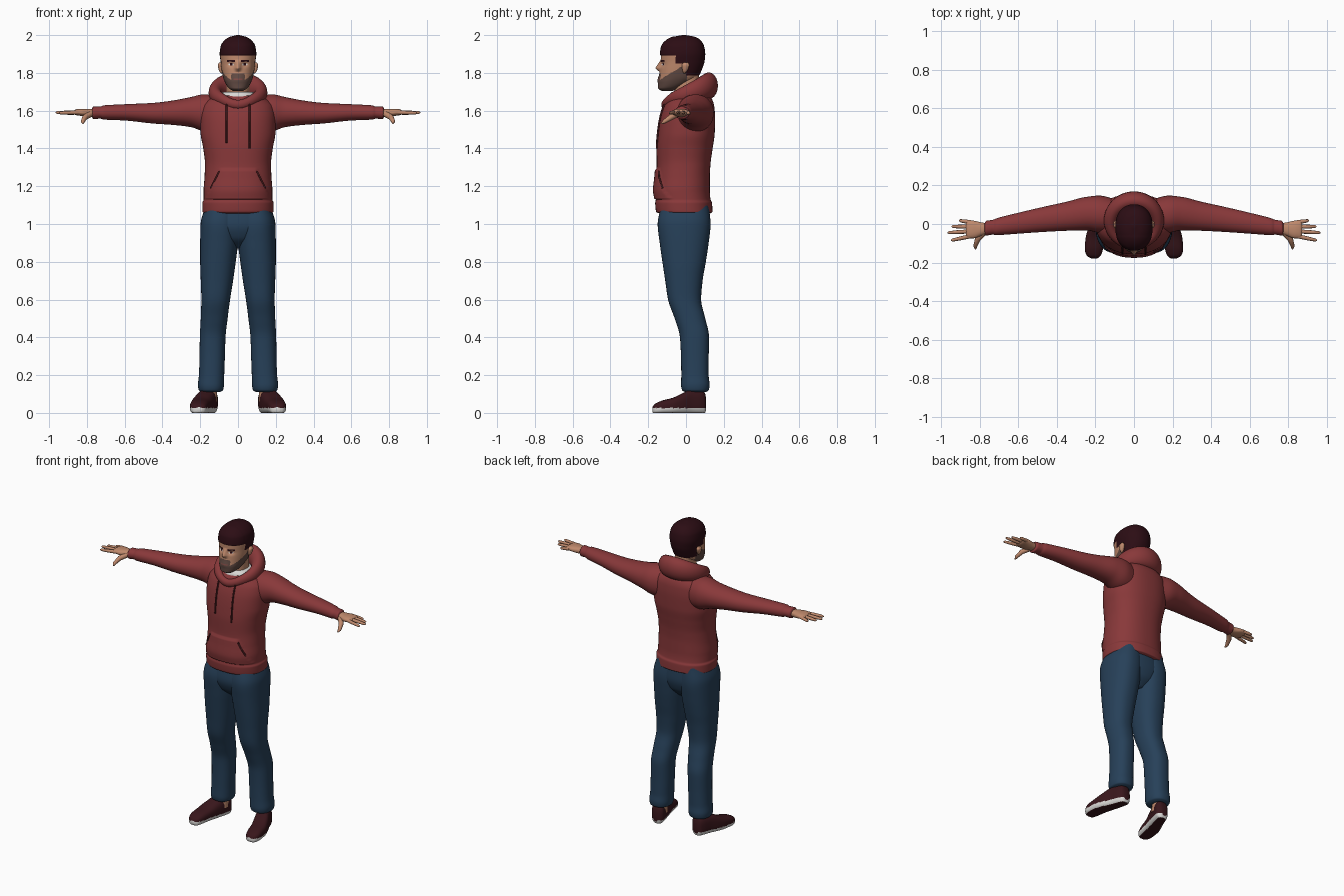
import bpy, bmesh
from math import sin, cos, pi, tau, exp, copysign
from mathutils import Vector
from mathutils.bvhtree import BVHTree

if "Cube" in bpy.data.objects:
    bpy.data.objects.remove(bpy.data.objects["Cube"])


def material(name, r, g, b):
    mat = bpy.data.materials.new(name)
    mat.use_nodes = True
    mat.diffuse_color = (r, g, b, 1)
    shader = mat.node_tree.nodes["Principled BSDF"]
    shader.inputs["Base Color"].default_value = (r, g, b, 1)
    shader.inputs["Roughness"].default_value = 0.8
    return mat


RED = material("hoodie_red", .25, .04, .042)
CORD = material("cord_dark_red", .07, .012, .014)
DENIM = material("denim_blue", .02, .052, .1)
SKIN = material("skin", .52, .25, .15)
HAIR = material("hair_dark", .025, .004, .007)
BEARD = material("beard_brown", .12, .068, .055)
SHIRT = material("shirt_white", .7, .69, .67)
SHOE = material("shoe_maroon", .04, .008, .011)
LIPS = material("lips", .22, .07, .06)


def skin_rings(name, rings, mats, closed=False):
    """Bridge equal rings of points into one smooth object."""
    bm = bmesh.new()
    loops = [[bm.verts.new(p) for p in ring] for ring in rings]
    n = len(loops[0])
    pairs = list(zip(loops, loops[1:]))
    if closed:
        pairs.append((loops[-1], loops[0]))
    else:
        bm.faces.new(loops[0])
        bm.faces.new(loops[-1])
    for low, high in pairs:
        for i in range(n):
            j = (i + 1) % n
            bm.faces.new((low[i], low[j], high[j], high[i]))
    bmesh.ops.recalc_face_normals(bm, faces=bm.faces)
    mesh = bpy.data.meshes.new(name)
    bm.to_mesh(mesh)
    bm.free()
    for mat in mats:
        mesh.materials.append(mat)
    mesh.shade_smooth()
    mesh.set_sharp_from_angle(angle=pi / 3)
    ob = bpy.data.objects.new(name, mesh)
    bpy.context.collection.objects.link(ob)
    return ob


def slope(a, b):
    return 2 * a * b / (a + b) if a * b > 0 else 0


def smooth_rows(rows, steps):
    """Interpolate the section rows without overshoot."""
    cols = []
    for col in zip(*rows):
        d = [b - a for a, b in zip(col, col[1:])]
        m = [d[0]] + [slope(a, b) for a, b in zip(d, d[1:])] + [d[-1]]
        out = []
        for i, step in enumerate(d):
            for k in range(steps):
                t = k / steps
                out.append(col[i] + m[i] * t * (1 - t) ** 2
                           + step * t * t * (3 - 2 * t) - m[i + 1] * t * t * (1 - t))
        cols.append(out + [col[-1]])
    return zip(*cols)


def loft(name, axis, rows, *mats, side=1, n=48, steps=6, power=2.3, sculpt=None):
    """Rows hold a position on the axis, then the extents across it."""
    rows = [r if len(r) == 5 else (r[0], -r[1], *r[1:]) for r in rows]
    rings = []
    for t, a0, a1, b0, b1 in smooth_rows(rows, steps):
        ring = []
        for k in range(n):
            c, s = cos(tau * k / n), sin(tau * k / n)
            c, s = (copysign(abs(v) ** (2 / power), v) for v in (c, s))
            a = (a0 + a1) / 2 + c * (a1 - a0) / 2
            b = (b0 + b1) / 2 + s * (b1 - b0) / 2
            p = Vector({"x": (t, a, b), "y": (a, t, b), "z": (a, b, t)}[axis])
            if sculpt:
                sculpt(p)
            p.x *= side
            ring.append(p)
        rings.append(ring)
    return skin_rings(name, rings, mats)


def paint(ob, rule):
    for face in ob.data.polygons:
        face.material_index = rule(face.center, face.normal)


def cord(name, points, radius, mat, taper=None):
    curve = bpy.data.curves.new(name, "CURVE")
    curve.dimensions = "3D"
    curve.bevel_depth = radius
    curve.bevel_resolution = 3
    curve.use_fill_caps = True
    line = curve.splines.new("POLY")
    line.points.add(len(points) - 1)
    for i, p in enumerate(points):
        line.points[i].co = (*p, 1)
        line.points[i].radius = taper[i] if taper else 1
    line.use_smooth = True
    curve.materials.append(mat)
    ob = bpy.data.objects.new(name, curve)
    bpy.context.collection.objects.link(ob)


# Hoodie body with a raised front pocket
def raise_pocket(p):
    if p.y < 0 and 1.13 < p.z < 1.29 and abs(p.x) < .1 + (1.28 - p.z) * .5:
        p.y -= .008


body = loft("hoodie_body", "z", [
    (1.055, .17, -.14, .125), (1.065, .188, -.158, .14), (1.11, .189, -.163, .138),
    (1.13, .182, -.16, .13), (1.18, .182, -.167, .126), (1.25, .177, -.16, .126),
    (1.32, .175, -.155, .13), (1.4, .184, -.156, .141), (1.48, .198, -.15, .152),
    (1.56, .2, -.138, .154), (1.62, .19, -.12, .15), (1.66, .155, -.1, .138),
    (1.68, .12, -.085, .12)], RED, n=96, steps=8, sculpt=raise_pocket)
tree = BVHTree.FromPolygons([v.co for v in body.data.vertices],
                            [f.vertices[:] for f in body.data.polygons])


def on_front(x, z, lift=.004):
    hit = tree.ray_cast(Vector((x, -1, z)), Vector((0, 1, 0)))[0]
    return (x, hit.y - lift, z)


# Folded hood around the neck
hood = []
for k in range(64):
    t = tau * k / 64
    c = cos(t)
    mid = Vector((.12 * sin(t), .005 - .115 * c, 1.692 - .04 * c - .02 * max(c, 0) ** 6))
    out = Vector((sin(t), -c, 0))
    wide, tall = .035 - .014 * c, .048 - .023 * c
    hood.append([mid + out * wide * cos(a) + Vector((0, 0, tall * sin(a)))
                 for a in (tau * i / 20 for i in range(20))])
skin_rings("hood", hood, [RED], closed=True)
loft("shirt_collar", "z", [(1.62, .1, -.095, .1), (1.68, .1, -.088, .1),
                           (1.7, .075, -.075, .08)], SHIRT)
loft("pelvis", "z", [(1.1, .175, -.13, .12), (1, .185, -.146, .126),
                     (.93, .14, -.125, .11), (.87, .05, -.06, .06)], DENIM)
loft("neck", "z", [(1.62, .07, -.07, .08), (1.7, .06, -.062, .07),
                   (1.82, .06, -.06, .07)], SKIN)


# Head with nose, eye sockets and fuller hair
def shape_face(p):
    if p.y > -.06:
        return
    rise = (1.87 - p.z) / .045 if p.z > 1.825 else (p.z - 1.805) / .02
    p.y -= .026 * max(0, min(1, rise)) * exp(-(p.x / .014) ** 2)
    p.y += .009 * exp(-((abs(p.x) - .036) / .018) ** 2 - ((p.z - 1.845) / .012) ** 2)
    p.y -= .005 * exp(-(p.x / .03) ** 2 - ((p.z - 1.77) / .02) ** 2)
    if p.z > 1.895:
        p.y -= .005


def face_color(p, normal):
    x, y, z = abs(p.x), p.y, p.z
    line = 1.893 if y < -.055 else 1.85 if y < 0 else 1.785
    if z > line:
        return 1
    if y < -.08:
        eye = ((x - .036) / .014) ** 2 + ((z - 1.845) / .007) ** 2
        if eye < 1:
            return 1 if abs(x - .036) < .007 else 3
        if .018 < x < .058 and abs(z - 1.864 + abs(x - .04) * .15) < .005:
            return 1
        if x < .024 and abs(z - 1.767) < .005:
            return 4
    cheek = 1.775 + .6 * (y + .12)
    if y < .005 and (z < cheek or (x < .036 and y < -.1 and z < 1.799)):
        return 2
    return 0


head = loft("head", "z", [
    (1.705, .028, -.13, -.07), (1.72, .05, -.148, -.03), (1.75, .069, -.148, .03),
    (1.78, .08, -.142, .065), (1.82, .087, -.138, .085), (1.86, .092, -.134, .098),
    (1.9, .097, -.133, .102), (1.94, .092, -.127, .096), (1.97, .074, -.105, .08),
    (1.99, .045, -.07, .05), (2, .008, -.02, .0)],
    SKIN, HAIR, BEARD, SHIRT, LIPS, n=128, steps=11, power=2.2, sculpt=shape_face)
paint(head, face_color)


def shoe_color(p, normal):
    return 1 if p.z < .026 and normal.z > -.8 else 0


def flat_sole(p):
    p.z = max(p.z, 0)


for side, label in ((1, "left"), (-1, "right")):
    def at(x, y, z):
        return Vector((x * side, y, z))

    # Ear
    loft(label + "_ear", "z", [(1.798, .085, .09, -.012, -.004), (1.81, .08, .1, -.018, .006),
                               (1.84, .08, .107, -.022, .018), (1.855, .085, .1, -.012, .01)],
         SKIN, side=side, n=20)
    # Sleeve with gathered cuff
    loft(label + "_sleeve", "x", [
        (.1, -.05, .13, 1.48, 1.685), (.18, -.045, .147, 1.49, 1.686),
        (.25, -.033, .14, 1.513, 1.672), (.35, -.035, .115, 1.525, 1.653),
        (.45, -.04, .093, 1.532, 1.641), (.6, -.05, .058, 1.548, 1.634),
        (.71, -.058, .03, 1.553, 1.628), (.73, -.055, .022, 1.558, 1.622),
        (.765, -.06, .016, 1.555, 1.622), (.773, -.05, .005, 1.565, 1.612)],
        RED, side=side, power=2.1)
    # Hand with spread fingers
    loft(label + "_palm", "x", [
        (.75, -.045, .003, 1.57, 1.608), (.79, -.06, .008, 1.567, 1.61),
        (.83, -.074, .017, 1.572, 1.61), (.86, -.074, .018, 1.577, 1.606),
        (.87, -.06, .008, 1.583, 1.6)], SKIN, side=side, n=28)
    for finger, base, tip in (("little", .009, (.905, .018, 1.584)),
                              ("ring", -.014, (.945, -.013, 1.588)),
                              ("middle", -.038, (.965, -.045, 1.59)),
                              ("index", -.063, (.948, -.085, 1.588))):
        a, b = at(.845, base, 1.591), at(*tip)
        cord(label + "_" + finger + "_finger", [a, a.lerp(b, .6), a.lerp(b, .93), b],
             .011, SKIN, (1, .9, .7, .25))
    cord(label + "_thumb", [at(.78, -.045, 1.583), at(.81, -.08, 1.565),
                            at(.822, -.115, 1.542), at(.82, -.13, 1.532)],
         .015, SKIN, (1.1, 1, .7, .25))
    # Trouser leg
    loft(label + "_trouser_leg", "z", [
        (1.1, .0, .17, -.13, .12), (1, -.005, .198, -.15, .13), (.9, .0, .2, -.139, .12),
        (.8, .012, .2, -.125, .105), (.7, .026, .197, -.11, .088),
        (.6, .042, .194, -.095, .08), (.5, .055, .197, -.06, .102),
        (.4, .066, .202, -.032, .122), (.28, .07, .204, -.026, .12),
        (.2, .073, .207, -.025, .12), (.15, .074, .212, -.026, .125),
        (.12, .08, .207, -.02, .12), (.11, .095, .19, -.005, .105)],
        DENIM, side=side)
    # Ankle and shoe
    loft(label + "_ankle", "z", [(.06, .11, .18, .01, .09), (.2, .11, .18, .02, .1)],
         SKIN, side=side, n=24)
    shoe = loft(label + "_shoe", "y", [
        (-.178, .19, .222, .005, .03), (-.166, .174, .242, -.004, .046),
        (-.13, .16, .255, -.006, .064), (-.07, .146, .25, -.006, .08),
        (-.02, .13, .235, -.006, .103), (.03, .115, .212, -.006, .124),
        (.08, .106, .192, -.006, .122), (.1, .118, .178, .0, .105),
        (.106, .13, .165, .015, .08)],
        SHOE, SHIRT, side=side, n=64, power=2.8, sculpt=flat_sole)
    paint(shoe, shoe_color)
    # Drawstring and pocket opening
    low = 1.4 if side > 0 else 1.43
    heights = [1.635 - (1.635 - low) * i / 8 for i in range(9)]
    cord(label + "_drawstring", [on_front(side * .06, z) for z in heights], .005, CORD)
    cord(label + "_pocket_opening", [on_front(side * (.1 + (1.28 - z) * .5), z, .001)
                                     for z in (1.28, 1.25, 1.22, 1.19)], .005, CORD)
